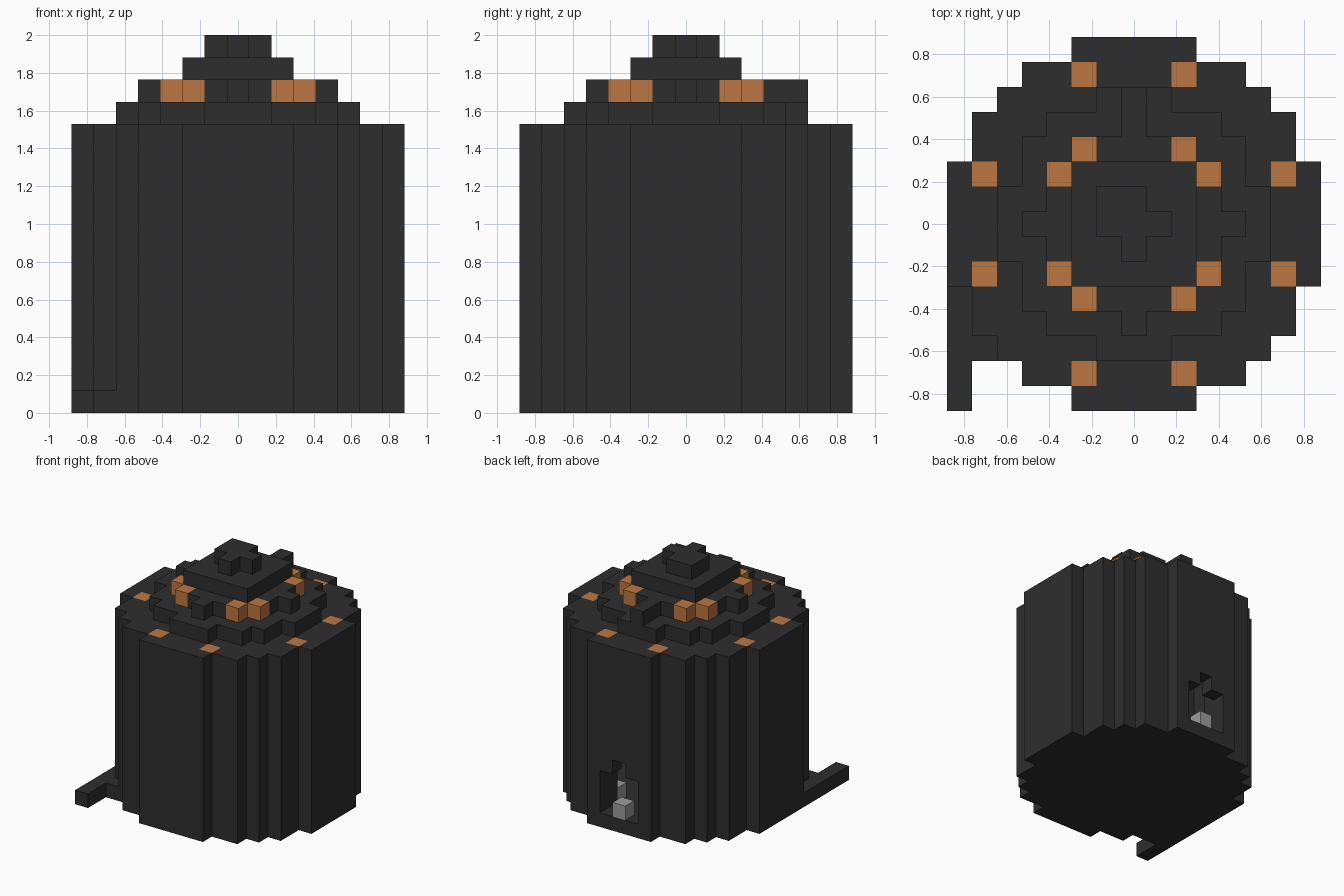
import bpy
import bmesh
from mathutils import Vector

cube = bpy.data.objects.get("Cube")
if cube:
    bpy.data.objects.remove(cube, do_unlink=True)

U = 2 / 17  # edge length of one block


def material(name, rgb):
    m = bpy.data.materials.new(name)
    m.use_nodes = True
    m.diffuse_color = (*rgb, 1)
    m.node_tree.nodes["Principled BSDF"].inputs["Base Color"].default_value = (*rgb, 1)
    return m


charcoal = material("charcoal", (0.027, 0.027, 0.027))
copper = material("copper", (0.51, 0.18, 0.052))
grey = material("light_grey", (0.33, 0.33, 0.33))


def disc(widths):
    """Cells of a round layer; widths maps |row| to the half width of that row."""
    return {(i, s * j) for j, w in widths.items() for s in (-1, 1)
            for i in range(-w, w + 1)}


def raise_cells(plan, levels):
    return {(i, j, k) for i, j in plan for k in levels}


def four_way(a, b):
    return {(s * a, t * b) for s in (-1, 1) for t in (-1, 1)}


# Round plan of the tower and the hollow inside its wall
plan = disc({0: 7, 1: 7, 2: 7, 3: 6, 4: 6, 5: 5, 6: 4, 7: 2})
hollow = {(i, j) for i, j in plan
          if all((i + a, j + b) in plan for a in (-1, 0, 1) for b in (-1, 0, 1))}

# Stepped doorway at the back
doorway = raise_cells({(-1, 7), (0, 7), (1, 7)}, range(1, 4)) | {(0, 7, 4)}
doorway |= {(i, 6, k) for i, j, k in doorway}

# Copper blocks set in the roof edge and in the upper step
roof_studs = raise_cells(four_way(6, 2) | four_way(2, 6), [12])
crown_studs = raise_cells(four_way(3, 2) | four_way(2, 3), [14])

step_two = disc({0: 3, 1: 3, 2: 3, 3: 2}) | {(0, 4), (0, 5), (0, -4), (4, 0), (-4, 0)}
step_four = disc({0: 1, 1: 0}) | {(-1, 1)}

parts = {
    "floor": (raise_cells(plan, [0]), charcoal),
    "tower_wall": (raise_cells(plan - hollow, range(1, 12)) - doorway, charcoal),
    "roof_slab": (raise_cells(plan, [12]) - roof_studs, charcoal),
    "roof_step_one": (raise_cells(disc({0: 5, 1: 5, 2: 4, 3: 4, 4: 3, 5: 1}), [13]), charcoal),
    "roof_step_two": (raise_cells(step_two, [14]) - crown_studs, charcoal),
    "roof_step_three": (raise_cells(disc({0: 2, 1: 2, 2: 2}), [15]), charcoal),
    "roof_peak": (raise_cells(step_four, [16]), charcoal),
    "roof_studs": (roof_studs, copper),
    "crown_studs": (crown_studs, copper),
    "side_arm": ({(-7, j, 0) for j in range(-7, -2)} | {(-6, -5, 0)}, charcoal),
    "door_step": ({(0, 7, 1)}, grey),
    "inner_block": ({(2, 5, 1)}, grey),
    "inner_lamp": ({(-2, 5, 2)}, copper),
}
solid = set().union(*(cells for cells, _ in parts.values()))


def build(name, cells, mat):
    """Make the outer skin of a set of blocks and merge its flat faces."""
    bm = bmesh.new()
    for cell in cells:
        centre = Vector((cell[0], cell[1], cell[2] + 0.5))
        for axis in range(3):
            for sign in (-1, 1):
                n = Vector((0, 0, 0))
                n[axis] = sign
                if tuple(c + int(d) for c, d in zip(cell, n)) in solid:
                    continue
                a = Vector((0, 0, 0))
                a[(axis + 1) % 3] = 0.5
                b = n.cross(a)
                mid = centre + n / 2
                corners = (mid - a - b, mid + a - b, mid + a + b, mid - a + b)
                bm.faces.new([bm.verts.new(c * U) for c in corners])
    bmesh.ops.remove_doubles(bm, verts=bm.verts[:], dist=U / 100)
    bmesh.ops.dissolve_limit(bm, angle_limit=0.01, verts=bm.verts[:], edges=bm.edges[:])
    mesh = bpy.data.meshes.new(name)
    bm.to_mesh(mesh)
    bm.free()
    mesh.materials.append(mat)
    bpy.context.collection.objects.link(bpy.data.objects.new(name, mesh))


for part_name, (part_cells, part_material) in parts.items():
    build(part_name, part_cells, part_material)
